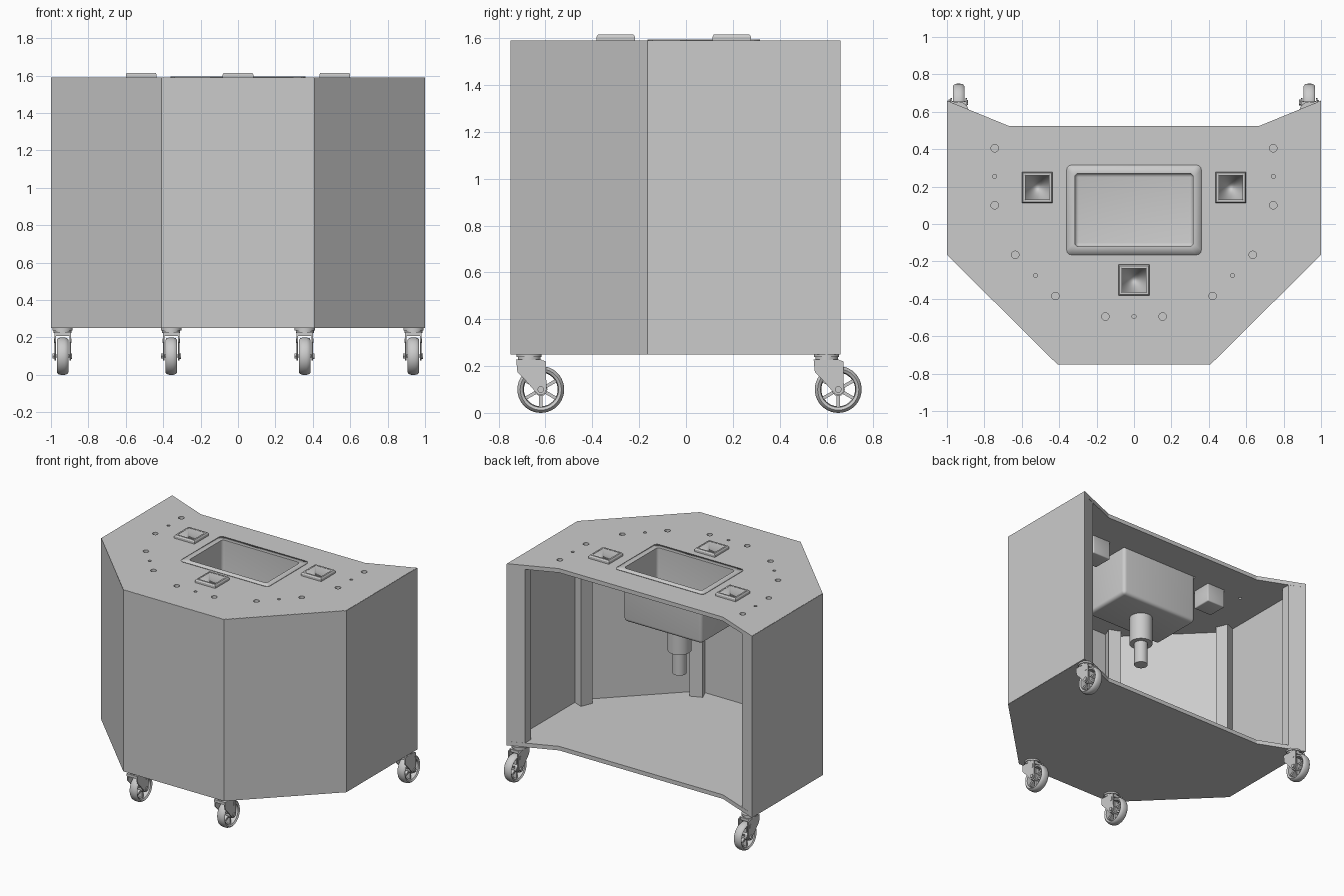
import bpy, bmesh, math
from mathutils import Matrix, Vector

if "Cube" in bpy.data.objects:
    bpy.data.objects.remove(bpy.data.objects["Cube"], do_unlink=True)

grey = bpy.data.materials.new("light_grey")
grey.use_nodes = True
grey.diffuse_color = (0.6, 0.6, 0.6, 1)
grey.node_tree.nodes["Principled BSDF"].inputs["Base Color"].default_value = (0.6, 0.6, 0.6, 1)

BOTTOM, TOP, SLAB, WALL = 0.25, 1.59, 0.03, 0.02


def finish(name, bm, smooth=False, loc=(0, 0, 0)):
    bmesh.ops.recalc_face_normals(bm, faces=bm.faces)
    mesh = bpy.data.meshes.new(name)
    bm.to_mesh(mesh)
    bm.free()
    mesh.materials.append(grey)
    ob = bpy.data.objects.new(name, mesh)
    ob.location = loc
    bpy.context.collection.objects.link(ob)
    if smooth:
        smooth_object(ob)
    return ob


def smooth_object(ob):
    bpy.ops.object.select_all(action='DESELECT')
    ob.select_set(True)
    bpy.context.view_layer.objects.active = ob
    bpy.ops.object.shade_smooth_by_angle(angle=math.radians(35))


def prism(bm, pts, a, b, axis='Z'):
    """Extrude a flat outline from a to b along an axis."""
    def put(p, h):
        return (p[0], p[1], h) if axis == 'Z' else (h, p[0], p[1])
    low = [bm.verts.new(put(p, a)) for p in pts]
    high = [bm.verts.new(put(p, b)) for p in pts]
    bm.faces.new(low[::-1])
    bm.faces.new(high)
    n = len(pts)
    for i in range(n):
        j = (i + 1) % n
        bm.faces.new((low[i], low[j], high[j], high[i]))


def box(bm, centre, size, turn=Matrix()):
    m = turn @ Matrix.Translation(centre) @ Matrix.Diagonal((*size, 1))
    bmesh.ops.create_cube(bm, size=1, matrix=m)


def cylinder(bm, centre, r, depth, axis='Z', sides=32):
    m = Matrix.Translation(centre)
    if axis == 'X':
        m = m @ Matrix.Rotation(math.pi / 2, 4, 'Y')
    bmesh.ops.create_cone(bm, cap_ends=True, segments=sides, radius1=r, radius2=r,
                          depth=depth, matrix=m)


def tray(name, centre, size, top, depth, thick, radius, lip=0):
    """Open rounded box with an optional flat lip around its mouth."""
    bm = bmesh.new()
    box(bm, (0, 0, -depth / 2), (size[0], size[1], depth))
    mouth = max(bm.faces, key=lambda f: f.calc_center_median().z)
    bmesh.ops.delete(bm, geom=[mouth], context='FACES_ONLY')
    edges = [e for e in bm.edges if not e.is_boundary]
    bmesh.ops.bevel(bm, geom=edges, offset=radius, segments=4, profile=0.5, affect='EDGES')
    if lip:
        rim = [e for e in bm.edges if e.is_boundary]
        out = bmesh.ops.extrude_edge_only(bm, edges=rim)['geom']
        for v in out:
            if isinstance(v, bmesh.types.BMVert):
                v.co.x += math.copysign(lip, v.co.x)
                v.co.y += math.copysign(lip, v.co.y)
    ob = finish(name, bm, True, (centre[0], centre[1], top))
    mod = ob.modifiers.new("thickness", 'SOLIDIFY')
    mod.thickness = thick
    mod.offset = -1
    mod.use_even_offset = True
    return ob


# Plan outline shared by worktop and base
half = [(1, -0.165), (1, 0.66), (0.67, 0.525)]
outline = [(0.41, -0.75)] + half + [(-x, y) for x, y in half[::-1]] + [(-0.41, -0.75)]
slab = [(x * 0.998, y * 0.998) for x, y in outline]

bm = bmesh.new()
prism(bm, slab, BOTTOM, BOTTOM + SLAB)
finish("base_panel", bm)

bm = bmesh.new()
prism(bm, slab, TOP - SLAB, TOP)
worktop = finish("worktop", bm)

# Openings in the worktop
BASIN_Y = 0.075
outlets = [(-0.517, 0.195), (0.517, 0.195), (0, -0.3)]
big = [(0.745, 0.405), (0.745, 0.1), (0.635, -0.165), (0.42, -0.385), (0.153, -0.495)]
small = [(0.745, 0.255), (0.527, -0.275)]
bm = bmesh.new()
box(bm, (0, BASIN_Y, TOP), (0.645, 0.405, 0.2))
for x, y in outlets:
    box(bm, (x, y, TOP), (0.15, 0.15, 0.2))
for s in (-1, 1):
    for x, y in big:
        cylinder(bm, (s * x, y, TOP), 0.02, 0.04, sides=24)
    for x, y in small:
        cylinder(bm, (s * x, y, TOP), 0.011, 0.2, sides=16)
cylinder(bm, (0, -0.495, TOP), 0.011, 0.2, sides=16)
cutter = finish("opening_cutter", bm)
cutter.hide_render = True
mod = worktop.modifiers.new("openings", 'BOOLEAN')
mod.operation = 'DIFFERENCE'
mod.solver = 'EXACT'
mod.object = cutter
bpy.context.view_layer.objects.active = worktop
bpy.ops.object.modifier_apply(modifier=mod.name)
bpy.data.objects.remove(cutter, do_unlink=True)

# Wrap-around wall, open at the back
k = WALL * math.tan(math.pi / 8)
outer = [(1, 0.66), (1, -0.165), (0.41, -0.75)]
inner = [(1 - WALL, 0.652), (1 - WALL, -0.165 + k), (0.41 - k, -0.75 + WALL)]
outer += [(-x, y) for x, y in outer[::-1]]
inner += [(-x, y) for x, y in inner[::-1]]
bm = bmesh.new()
prism(bm, outer + inner[::-1], BOTTOM + 0.001, TOP - 0.001)
finish("outer_wall", bm)

# Corner posts and rear return flanges
for s, side in ((1, "left"), (-1, "right")):
    for x, y, angle, label in ((0.935, -0.135, -22.5, "side"), (0.385, -0.685, -67.5, "front")):
        bm = bmesh.new()
        turn = Matrix.Translation((s * x, y, 0)) @ Matrix.Rotation(math.radians(s * angle), 4, 'Z')
        box(bm, (0, 0, (BOTTOM + TOP) / 2), (0.09, 0.09, TOP - BOTTOM - 0.04), turn)
        finish(f"{label}_post_{side}", bm)
    bm = bmesh.new()
    flange = [(0.998, 0.658), (0.884, 0.611), (0.884, 0.543), (0.99, 0.543)]
    prism(bm, [(s * x, y) for x, y in flange], BOTTOM + 0.01, TOP - 0.01)
    finish(f"rear_post_{side}", bm)

# Basin with drain, and the three raised sockets
tray("basin", (0, BASIN_Y), (0.64, 0.4), TOP, 0.39, 0.004, 0.025, lip=0.04)
bm = bmesh.new()
cylinder(bm, (0, BASIN_Y, 1.1), 0.08, 0.205)
cylinder(bm, (0, BASIN_Y, 0.915), 0.047, 0.17)
finish("drain", bm, True)
for i, c in enumerate(outlets):
    tray(f"socket_{i + 1}", c, (0.15, 0.15), 1.613, 0.19, 0.012, 0.008)
    bm = bmesh.new()
    o, n = 0.0825, 0.066
    loops = []
    for r, z in ((o, TOP), (o, TOP + 0.015), (o - 0.006, TOP + 0.025), (n, TOP + 0.025), (n, TOP)):
        loops.append([bm.verts.new((a * r, b * r, z)) for a, b in ((1, 1), (-1, 1), (-1, -1), (1, -1))])
    for p, q in zip(loops, loops[1:] + loops[:1]):
        for a in range(4):
            b = (a + 1) % 4
            bm.faces.new((p[a], p[b], q[b], q[a]))
    finish(f"socket_rim_{i + 1}", bm, loc=(c[0], c[1], 0))


# Casters: spoked wheel and swivel fork
def caster_wheel(name, loc):
    bm = bmesh.new()
    tyre = [(0.076, -0.024), (0.088, -0.031), (0.096, -0.024), (0.1, -0.01)]
    tyre += [(r, -x) for r, x in tyre[::-1]] + [(0.072, 0)]
    ring = [bm.verts.new((x, 0, r)) for r, x in tyre]
    edges = [bm.edges.new((ring[i], ring[i - 1])) for i in range(len(ring))]
    bmesh.ops.spin(bm, geom=ring + edges, cent=(0, 0, 0), axis=(1, 0, 0),
                   angle=math.tau, steps=40, use_merge=True)
    bmesh.ops.remove_doubles(bm, verts=bm.verts, dist=0.0001)
    for i in range(6):
        box(bm, (0, 0, 0.048), (0.03, 0.014, 0.06), Matrix.Rotation(math.tau * i / 6, 4, 'X'))
    cylinder(bm, (0, 0, 0), 0.028, 0.062, 'X', 24)
    finish(name, bm, True, loc)


def caster_fork(name, loc):
    bm = bmesh.new()
    tip = [(0.024 * math.cos(a), 0.024 * math.sin(a))
           for a in [math.radians(-150 + 25 * i) for i in range(7)]]
    plate = tip + [(0.022, 0.12), (-0.005, 0.128), (-0.105, 0.128), (-0.1, 0.075), (-0.075, 0.05)]
    for s in (-1, 1):
        prism(bm, plate, s * 0.036, s * 0.044, 'X')
    box(bm, (0, -0.05, 0.118), (0.088, 0.108, 0.02))
    cylinder(bm, (0, -0.05, 0.132), 0.048, 0.014)
    cylinder(bm, (0, -0.05, 0.145), 0.054, 0.014)
    # Axle with a longer nut on one side
    cylinder(bm, (0, 0, 0), 0.008, 0.1, 'X', 16)
    cylinder(bm, (-0.049, 0, 0), 0.016, 0.012, 'X', 6)
    cylinder(bm, (0.047, 0, 0), 0.014, 0.008, 'X', 16)
    for s in (-1, 1):
        box(bm, (s * 0.045, 0.003, 0.082), (0.004, 0.014, 0.026))
    finish(name, bm, True, loc)


for side, s in (("left", 1), ("right", -1)):
    for row, x, y in (("front", 0.357, -0.62), ("rear", 0.938, 0.65)):
        caster_wheel(f"{row}_wheel_{side}", (s * x, y, 0.1))
        caster_fork(f"{row}_fork_{side}", (s * x, y, 0.1))
